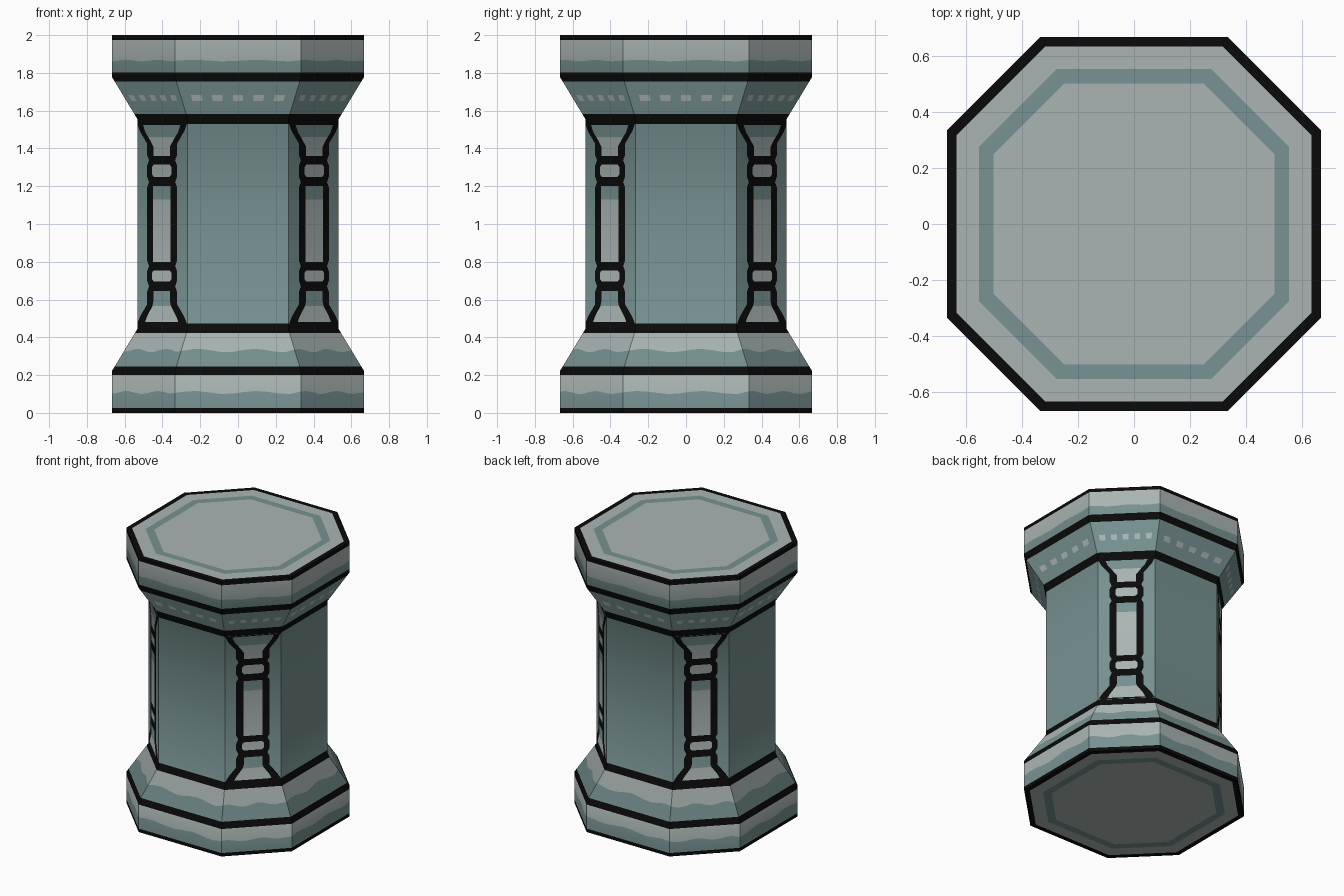
import bpy, math
from mathutils import Vector

if "Cube" in bpy.data.objects:
    bpy.data.objects.remove(bpy.data.objects["Cube"])


def srgb(r, g, b):
    def lin(c):
        c /= 255
        return c / 12.92 if c <= 0.04045 else ((c + 0.055) / 1.055) ** 2.4
    return (lin(r), lin(g), lin(b), 1)


MATS = []
for name, col in (("black_outline", (10, 10, 10)),
                  ("dark_teal_stone", (120, 146, 146)),
                  ("light_grey_stone", (170, 181, 180))):
    m = bpy.data.materials.new(name)
    m.diffuse_color = srgb(*col)
    m.use_nodes = True
    m.node_tree.nodes["Principled BSDF"].inputs["Base Color"].default_value = m.diffuse_color
    MATS.append(m)
BLACK, TEAL, LIGHT = 0, 1, 2

# Octagon outline (corner at half the half-width) and the column silhouette
OCT = [Vector(p) for p in ((1, -.5), (1, .5), (.5, 1), (-.5, 1),
                           (-1, .5), (-1, -.5), (-.5, -1), (.5, -1))]
RADIUS = [(0, .667), (.222, .667), (.444, .533), (1.556, .533), (1.778, .667), (2, .667)]
TILT = [(0, 0), (.222, 15.5), (.444, 15.5), (1.556, -15.5), (1.778, -15.5), (2, 0)]


def interp(table, z):
    for (z0, a), (z1, b) in zip(table, table[1:]):
        if z <= z1:
            return a + (b - a) * (z - z0) / (z1 - z0)
    return table[-1][1]


def make(name, verts, faces, cols, soft=False):
    me = bpy.data.meshes.new(name)
    me.from_pydata(verts, [], faces)
    for m in MATS:
        me.materials.append(m)
    for p, c in zip(me.polygons, cols):
        p.material_index = c
        p.use_smooth = soft
    ob = bpy.data.objects.new(name, me)
    bpy.context.collection.objects.link(ob)
    if soft:
        # smooth up and down the column, sharp between its eight sides
        normals = [None] * len(me.loops)
        for p in me.polygons:
            h = Vector((p.normal.x, p.normal.y, 0)).normalized()
            for li in p.loop_indices:
                t = math.radians(interp(TILT, me.vertices[me.loops[li].vertex_index].co.z))
                normals[li] = h * math.cos(t) + Vector((0, 0, math.sin(t)))
        me.normals_split_custom_set(normals)
    return ob


# Column body: rows of (height, wobble, colour above); SPOTS row alternates
SPOTS = 9
ROWS = [(0, 0, BLACK), (.025, 0, TEAL), (.108, .008, LIGHT), (.2, 0, BLACK),
        (.222, 0, BLACK), (.245, 0, TEAL), (.33, .009, LIGHT), (.422, 0, BLACK),
        (.444, 0, BLACK), (.472, 0, TEAL), (1.53, 0, BLACK), (1.556, 0, BLACK),
        (1.583, 0, TEAL), (1.65, 0, SPOTS), (1.682, 0, TEAL), (1.755, 0, BLACK),
        (1.778, 0, BLACK), (1.803, 0, TEAL), (1.865, .004, LIGHT),
        (1.975, 0, BLACK), (2, 0, BLACK)]
N = 11
verts, faces, cols = [], [], []
for z, wob, _ in ROWS:
    for s in range(8):
        for k in range(N):
            zz = z + wob * math.sin(k * 2 * math.pi / N * 2 + s)
            p = OCT[s].lerp(OCT[(s + 1) % 8], k / N) * interp(RADIUS, zz)
            verts.append((p.x, p.y, zz))
W = 8 * N
for r in range(len(ROWS) - 1):
    for j in range(W):
        j2 = (j + 1) % W
        faces.append((r * W + j, r * W + j2, (r + 1) * W + j2, (r + 1) * W + j))
        c = ROWS[r][2]
        cols.append((LIGHT if j % N % 2 else TEAL) if c == SPOTS else c)
make("column_body", verts, faces, cols, True)


# Top and bottom caps: black rim, light face, teal inlaid ring
def cap(name, z, up):
    radii = [.667, .632, .552, .5]
    v = [(p.x * r, p.y * r, z) for r in radii for p in OCT]
    f, c = [], []
    for i, col in enumerate((BLACK, LIGHT, TEAL)):
        for j in range(8):
            k = (j + 1) % 8
            f.append((i * 8 + j, i * 8 + k, i * 8 + 8 + k, i * 8 + 8 + j))
            c.append(col)
    f.append(tuple(range(24, 32)))
    c.append(LIGHT)
    if not up:
        f = [q[::-1] for q in f]
    make(name, v, f, c)


cap("top_cap", 2, True)
cap("bottom_cap", 0, False)

# Ornament strips on the four diagonal sides: (height, half width) profiles
OUTLINE = [(.472, .186), (.51, .165), (.575, .112), (.64, .112), (.67, .098),
           (.70, .112), (.75, .112), (.777, .098), (.805, .112), (1.195, .112),
           (1.222, .098), (1.25, .112), (1.31, .112), (1.337, .098),
           (1.365, .112), (1.425, .112), (1.49, .165), (1.53, .186)]
FILLS = [(LIGHT, [(.48, .125), (.51, .11), (.565, .07)]),
         (TEAL, [(.565, .07), (.59, .062), (.645, .062)]),
         (LIGHT, [(.695, .06), (.71, .074), (.74, .074), (.755, .06)]),
         (LIGHT, [(.8, .065), (1.13, .065)]),
         (TEAL, [(1.13, .065), (1.2, .065)]),
         (LIGHT, [(1.25, .06), (1.265, .074), (1.3, .074), (1.315, .06)]),
         (LIGHT, [(1.36, .062), (1.41, .062), (1.46, .1)]),
         (TEAL, [(1.46, .1), (1.485, .122), (1.525, .14)])]


def ornament(name, sx, sy):
    out = Vector((sx, sy, 0)).normalized()
    side = Vector((-out.y, out.x, 0))
    dist = .533 * .75 * math.sqrt(2)
    v, f, c = [], [], []
    for col, prof, lift in [(BLACK, OUTLINE, .003)] + [(a, b, .006) for a, b in FILLS]:
        base = len(v)
        for z, h in prof:
            for s in (-1, 1):
                v.append(out * (dist + lift) + side * (s * h) + Vector((0, 0, z)))
        for i in range(len(prof) - 1):
            b = base + 2 * i
            f.append((b, b + 1, b + 3, b + 2))
            c.append(col)
    make(name, v, f, c, True)


for sx, xn in ((-1, "left"), (1, "right")):
    for sy, yn in ((-1, "front"), (1, "back")):
        ornament(f"ornament_{yn}_{xn}", sx, sy)
